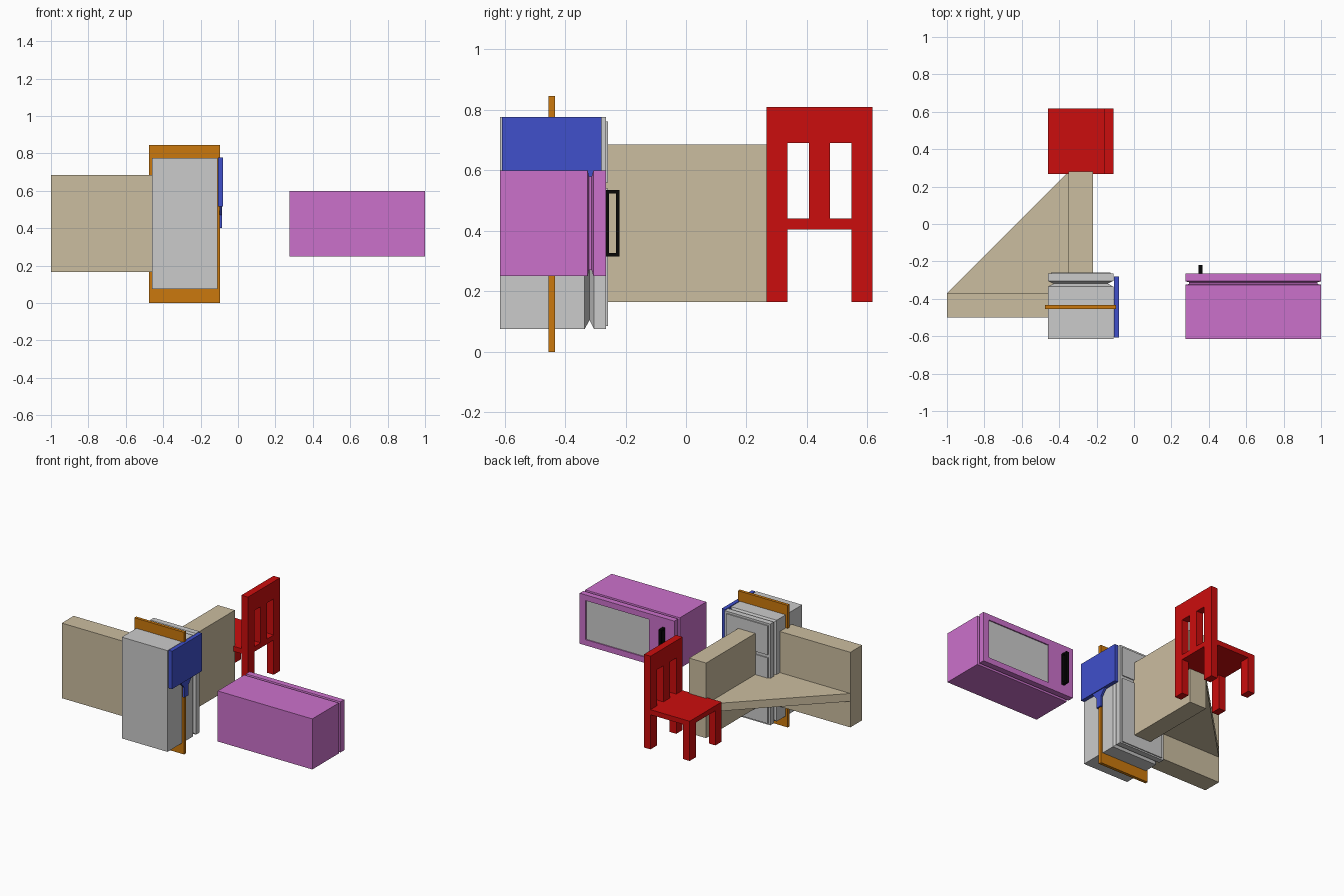
import bpy
import bmesh

cube = bpy.data.objects.get("Cube")
if cube:
    bpy.data.objects.remove(cube, do_unlink=True)


def material(name, rgb):
    mat = bpy.data.materials.new(name)
    mat.use_nodes = True
    color = (*rgb, 1.0)
    mat.diffuse_color = color
    mat.node_tree.nodes["Principled BSDF"].inputs["Base Color"].default_value = color
    return mat


beige = material("beige", (0.6, 0.51, 0.35))
red = material("red", (0.6, 0.004, 0.004))
purple = material("purple", (0.6, 0.165, 0.6))
grey = material("light grey", (0.6, 0.6, 0.6))
orange = material("orange", (0.6, 0.19, 0.004))
blue = material("blue", (0.05, 0.08, 0.6))
black = material("black", (0.002, 0.002, 0.002))


def finish(name, bm, mat):
    bmesh.ops.recalc_face_normals(bm, faces=bm.faces)
    mesh = bpy.data.meshes.new(name)
    bm.to_mesh(mesh)
    bm.free()
    mesh.materials.append(mat)
    obj = bpy.data.objects.new(name, mesh)
    bpy.context.collection.objects.link(obj)
    return obj


def loft(name, rings, mat):
    """Closed solid through matching rings of points."""
    bm = bmesh.new()
    loops = [[bm.verts.new(p) for p in ring] for ring in rings]
    n = len(loops[0])
    bm.faces.new(loops[0])
    bm.faces.new(loops[-1])
    for a, b in zip(loops, loops[1:]):
        for i in range(n):
            j = (i + 1) % n
            bm.faces.new((a[i], a[j], b[j], b[i]))
    return finish(name, bm, mat)


def box(name, x, y, z, mat):
    corners = ((0, 0), (1, 0), (1, 1), (0, 1))
    rings = [[(x[i], y[j], h) for i, j in corners] for h in z]
    return loft(name, rings, mat)


def case(name, x, z, steps, mat):
    """Rectangular body along y; each step is (y, inset)."""
    rings = [[(x[0] + d, y, z[0] + d), (x[1] - d, y, z[0] + d),
              (x[1] - d, y, z[1] - d), (x[0] + d, y, z[1] - d)] for y, d in steps]
    return loft(name, rings, mat)


def frame(name, x, y, z, inner_x, inner_z, mat):
    """Rectangular frame in the xz plane, open through y."""
    box(name + "_low_rail", x, y, (z[0], inner_z[0]), mat)
    box(name + "_top_rail", x, y, (inner_z[1], z[1]), mat)
    box(name + "_right_stile", (x[0], inner_x[0]), y, inner_z, mat)
    box(name + "_left_stile", (inner_x[1], x[1]), y, inner_z, mat)


# Corner walls with a triangular shelf
WALL_Z = (0.165, 0.685)
box("long_wall", (-1.0, -0.22), (-0.5, -0.37), WALL_Z, beige)
box("side_wall", (-0.35, -0.22), (-0.37, 0.28), WALL_Z, beige)
triangle = ((-1.0, -0.37), (-0.35, -0.37), (-0.35, 0.28))
loft("corner_shelf", [[(x, y, z) for x, y in triangle] for z in (0.345, 0.4)], beige)

# Chair, with its backrest on the +x side
BACK_X, FRONT_X = (-0.16, -0.11), (-0.46, -0.41)
box("seat", (-0.46, -0.11), (0.266, 0.617), (0.405, 0.44), red)
for side, y in (("right", (0.266, 0.335)), ("left", (0.548, 0.617))):
    box(side + "_front_leg", FRONT_X, y, (0.165, 0.405), red)
    box(side + "_back_leg", BACK_X, y, (0.165, 0.405), red)
    box(side + "_back_post", BACK_X, y, (0.44, 0.69), red)
box("back_slat", BACK_X, (0.406, 0.476), (0.44, 0.69), red)
box("back_top_rail", BACK_X, (0.266, 0.617), (0.69, 0.81), red)

# Refrigerator: cabinet and door joined by a pinched seal
FRIDGE_X = (-0.46, -0.11)
case("fridge_cabinet", FRIDGE_X, (0.075, 0.776),
     ((-0.615, 0), (-0.335, 0), (-0.319, 0.03), (-0.304, 0), (-0.265, 0)), grey)
for name, z in (("fridge_lower_panel", (0.085, 0.54)), ("fridge_upper_panel", (0.56, 0.762))):
    box(name, (-0.445, -0.125), (-0.265, -0.258), z, grey)

# Door slab
box("door_slab", (-0.475, -0.095), (-0.455, -0.434), (0.0, 0.845), orange)

# Microwave: body, framed door, recessed window, loop handle
MICRO_X, MICRO_Z = (0.275, 1.0), (0.25, 0.6)
case("microwave_body", MICRO_X, MICRO_Z,
     ((-0.615, 0), (-0.325, 0), (-0.321, 0.02), (-0.312, 0.02), (-0.306, 0), (-0.278, 0)), purple)
WINDOW_X, WINDOW_Z = (0.47, 0.955), (0.29, 0.56)
frame("microwave_door", MICRO_X, (-0.278, -0.265), MICRO_Z, WINDOW_X, WINDOW_Z, purple)
box("microwave_window", WINDOW_X, (-0.278, -0.273), WINDOW_Z, grey)
HANDLE_X = (0.345, 0.365)
for name, z in (("low", (0.315, 0.327)), ("top", (0.523, 0.535))):
    box("handle_" + name + "_arm", HANDLE_X, (-0.265, -0.22), z, black)
for name, y in (("base", (-0.265, -0.255)), ("grip", (-0.232, -0.22))):
    box("handle_" + name, HANDLE_X, y, (0.327, 0.523), black)

# Flat screen on a tapering stem
box("screen", (-0.106, -0.079), (-0.608, -0.28), (0.515, 0.777), blue)
stem = ((0.06, 0.515), (0.022, 0.47), (0.022, 0.4))
outline = [(-0.444 + w, z) for w, z in stem] + [(-0.444 - w, z) for w, z in reversed(stem)]
loft("screen_stem", [[(x, y, z) for y, z in outline] for x in (-0.1, -0.085)], blue)
